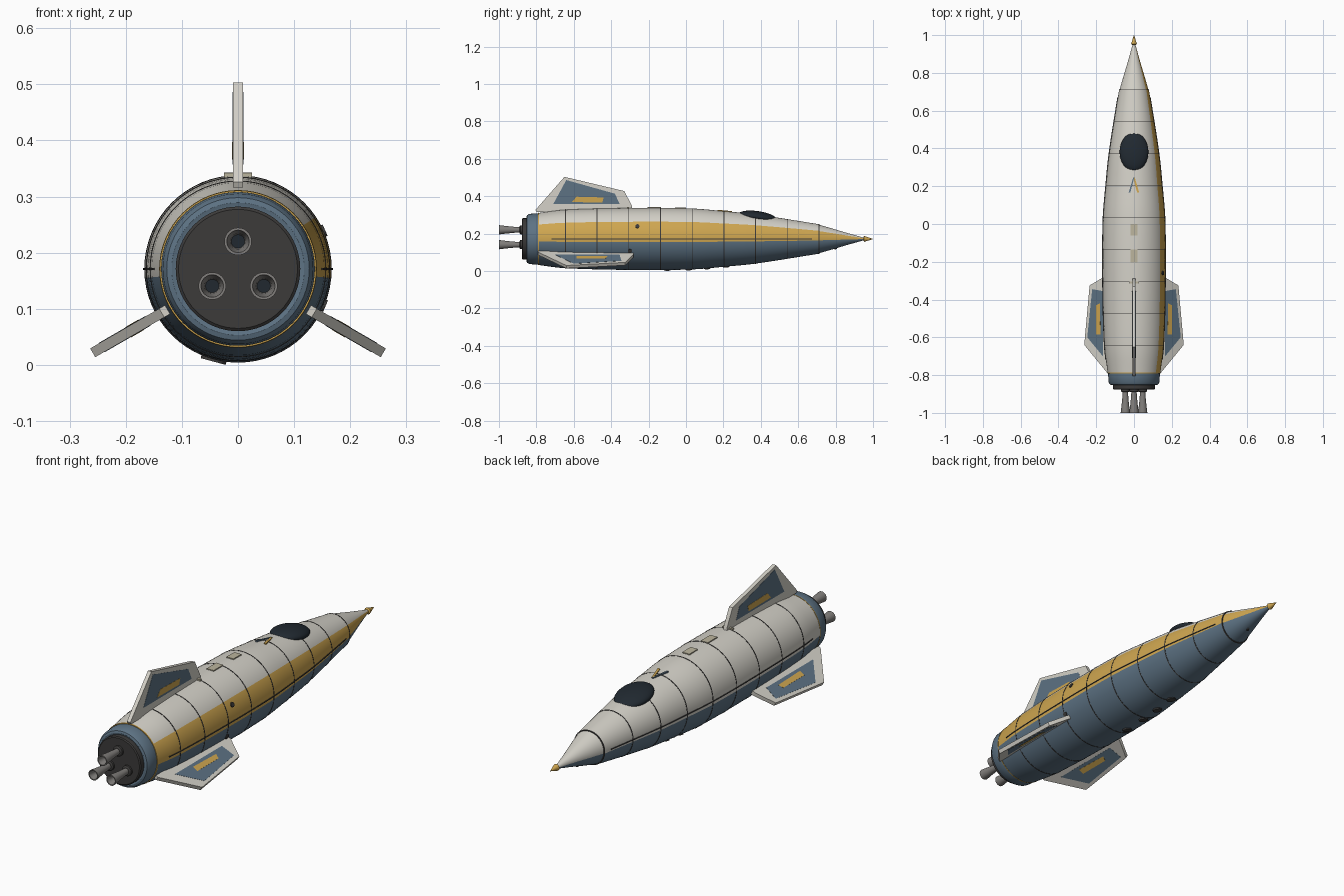
import bpy, bmesh, math
from mathutils import Vector

if "Cube" in bpy.data.objects:
    bpy.data.objects.remove(bpy.data.objects["Cube"])

CZ, SEG = 0.171, 64


def mat(name, c):
    m = bpy.data.materials.new(name)
    m.diffuse_color = (*c, 1)
    m.use_nodes = True
    m.node_tree.nodes["Principled BSDF"].inputs["Base Color"].default_value = m.diffuse_color
    return m


CREAM = mat("cream", (0.66, 0.64, 0.58))
GOLD = mat("gold", (0.62, 0.38, 0.08))
BLUE = mat("blue", (0.11, 0.17, 0.23))
DARK = mat("dark", (0.045, 0.043, 0.042))
GLASS = mat("glass", (0.015, 0.022, 0.03))
METAL = mat("metal", (0.22, 0.21, 0.2))
TAN = mat("tan", (0.5, 0.46, 0.34))

# Hull radius along y, smoothly interpolated
HULL = [(-0.79, 0.139), (-0.65, 0.156), (-0.3, 0.1655), (0.03, 0.163), (0.2, 0.149),
        (0.37, 0.132), (0.71, 0.079)]


def hull_r(y):
    if y > 0.71:
        return 0.079 - (y - 0.71) * 0.29
    n = len(HULL)
    k = next((i for i in range(n - 1) if y <= HULL[i + 1][0]), n - 2)

    def slope(i):
        a, b = HULL[max(i - 1, 0)], HULL[min(i + 1, n - 1)]
        return (b[1] - a[1]) / (b[0] - a[0])
    (y0, r0), (y1, r1) = HULL[k], HULL[k + 1]
    h = y1 - y0
    t = max(0, (y - y0) / h)
    return (r0 * (2*t**3 - 3*t*t + 1) + r1 * (3*t*t - 2*t**3)
            + slope(k) * h * (t**3 - 2*t*t + t) + slope(k + 1) * h * (t**3 - t*t))


def place(a, r, y, t=0.0):
    # radial / lengthwise / tangential coordinates to world
    c, s = math.cos(a), math.sin(a)
    return Vector((r * c - t * s, y, CZ + r * s + t * c))


def finish(name, bm, mats, angle=30):
    bmesh.ops.recalc_face_normals(bm, faces=bm.faces)
    me = bpy.data.meshes.new(name)
    bm.to_mesh(me)
    bm.free()
    for m in mats:
        me.materials.append(m)
    me.shade_smooth()
    me.set_sharp_from_angle(angle=math.radians(angle))
    ob = bpy.data.objects.new(name, me)
    bpy.context.collection.objects.link(ob)
    return ob


def lathe(name, prof, mats, seg=SEG, centre=(0, 0), pick=lambda i: 0, loop=False):
    # revolve (y, r) profile around an axis parallel to y
    bm = bmesh.new()
    rings = []
    for y, r in prof:
        rings.append([bm.verts.new(place(2 * math.pi * i / seg, r, y)
                                   + Vector((centre[0], 0, centre[1]))) for i in range(seg)])
    pairs = list(zip(rings, rings[1:])) + ([(rings[-1], rings[0])] if loop else [])
    for p, q in pairs:
        for i in range(seg):
            j = (i + 1) % seg
            bm.faces.new((p[i], p[j], q[j], q[i])).material_index = pick(i)
    if not loop:
        bm.faces.new(rings[0])
        bm.faces.new(rings[-1])
    return finish(name, bm, mats)


def solid(name, a, pairs, material):
    # each pair: lower and upper outlines of (r, y, t)
    bm = bmesh.new()
    for low, top in pairs:
        lo = [bm.verts.new(place(a, *p)) for p in low]
        hi = [bm.verts.new(place(a, *p)) for p in top]
        bm.faces.new(lo)
        bm.faces.new(hi)
        for i in range(len(lo)):
            j = (i + 1) % len(lo)
            bm.faces.new((lo[i], lo[j], hi[j], hi[i]))
    return finish(name, bm, [material])


def decal(name, angle, outlines, material, lift=0.004):
    # thin plate following the hull; outlines of (t, y)
    pairs = [([(hull_r(y) - 0.008, y, t) for t, y in o],
              [(hull_r(y) + lift, y, t) for t, y in o]) for o in outlines]
    return solid(name, math.radians(angle), pairs, material)


def rect(t, y, w, l):
    return [(t - w/2, y - l/2), (t + w/2, y - l/2), (t + w/2, y + l/2), (t - w/2, y + l/2)]


def oval(t, y, rt, ry, n=20):
    return [(t + rt * math.cos(2*math.pi*i/n), y + ry * math.sin(2*math.pi*i/n)) for i in range(n)]


# Painted hull: cream above, blue below, gold band on the right only
def paint(i):
    return 2 if 33 <= i <= 62 else (1 if i == 63 or i <= 5 else 0)


PAINT = [CREAM, GOLD, BLUE]
ys = [-0.79 + 1.5 * i / 40 for i in range(41)]
lathe("hull", [(y, hull_r(y)) for y in ys], PAINT, pick=paint)
lathe("nose_cone", [(0.708, 0.077), (0.78, 0.0565), (0.86, 0.0325), (0.955, 0.006)], PAINT, pick=paint)
lathe("nose_tip", [(0.948, 0.009), (0.953, 0.0155), (1.0, 0.0005)], [GOLD], seg=24)

# Panel rings around the hull
for k in range(9):
    y = -0.645 + 0.1695 * k
    a, b = y - 0.0022, y + 0.0022
    lathe(f"panel_ring_{k}", [(a, hull_r(a) - 0.003), (a, hull_r(a) + 0.001),
                              (b, hull_r(b) + 0.001), (b, hull_r(b) - 0.003)], [DARK], loop=True)

# Side seams
for side, ang in (("right", 0), ("left", 180)):
    decal(f"seam_{side}", ang, [rect(0, -0.69 + 0.058 * k, 0.004, 0.058) for k in range(24)], DARK, 0.003)

# Tail ring, trim and engine plate
lathe("tail_ring", [(-0.785, 0.13), (-0.787, 0.136), (-0.80, 0.137), (-0.838, 0.134),
                    (-0.85, 0.127), (-0.853, 0.118), (-0.85, 0.108)], [BLUE])
lathe("tail_trim", [(-0.792, 0.13), (-0.792, 0.1395), (-0.787, 0.1405), (-0.787, 0.13)], [GOLD], loop=True)
lathe("engine_plate", [(-0.845, 0.111), (-0.873, 0.111), (-0.877, 0.106)], [DARK])

# Three engines: collar, hollow bell and dark throat
for k in range(3):
    a = math.radians(90 + 120 * k)
    c = (0.053 * math.cos(a), 0.053 * math.sin(a) - 0.004)
    lathe(f"engine_collar_{k}", [(-0.87, 0.024), (-0.886, 0.024), (-0.89, 0.018)], [DARK], 32, c)
    lathe(f"engine_bell_{k}", [(-0.88, 0.0135), (-0.92, 0.016), (-0.96, 0.020), (-0.997, 0.0245),
                               (-1.0, 0.0245), (-1.0, 0.020), (-0.97, 0.014), (-0.94, 0.011)],
          [METAL], 32, c, loop=True)
    lathe(f"engine_throat_{k}", [(-0.95, 0.0125), (-0.942, 0.0125)], [GLASS], 32, c)

# Fins with inset colour panels on both faces: quads of (r, y)
TOP = ([(0.145, -0.80), (0.155, -0.805), (0.332, -0.65), (0.256, -0.33), (0.175, -0.288), (0.145, -0.288)],
       [(0.186, -0.71), (0.315, -0.64), (0.242, -0.38), (0.187, -0.355)],
       [(0.197, -0.61), (0.226, -0.585), (0.222, -0.44), (0.195, -0.447)])
LOW = ([(0.145, -0.79), (0.157, -0.79), (0.299, -0.64), (0.266, -0.325), (0.178, -0.28), (0.145, -0.28)],
       [(0.185, -0.70), (0.28, -0.60), (0.25, -0.345), (0.185, -0.355)],
       [(0.199, -0.585), (0.226, -0.585), (0.226, -0.43), (0.203, -0.42)])
for name, ang, (body, panel, stripe) in (("top", 90, TOP), ("right", -30, LOW), ("left", 210, LOW)):
    for part, quad, h, m in (("fin", body, 0.009, CREAM), ("fin_panel", panel, 0.0098, BLUE),
                             ("fin_stripe", stripe, 0.0106, GOLD)):
        solid(f"{name}_{part}", math.radians(ang),
              [([(r, y, -h) for r, y in quad], [(r, y, h) for r, y in quad])], m)

# Cockpit canopy
bm = bmesh.new()
bmesh.ops.create_uvsphere(bm, u_segments=40, v_segments=20, radius=1)
canopy = finish("canopy", bm, [GLASS], 60)
canopy.scale = (0.076, 0.103, 0.031)
canopy.location = (0, 0.382, 0.289)
canopy.rotation_euler = (math.radians(-8), 0, 0)

# Markings on the back: chevron and hatch plates (t points to -x here)
decal("chevron_blue", 90, [[(0.004, 0.247), (-0.002, 0.247), (0.019, 0.168), (0.028, 0.168)]], BLUE)
decal("chevron_gold", 90, [[(-0.004, 0.247), (0.002, 0.238), (-0.016, 0.168), (-0.027, 0.168)]], GOLD)
decal("hatch_plates", 90, [rect(0, -0.03, 0.036, 0.06), rect(0, -0.17, 0.036, 0.07)], TAN)
decal("fin_root_plate", 90, [rect(0, -0.31, 0.05, 0.012)], TAN, 0.006)

# Side ports and belly vents
decal("upper_port", 24, [oval(0, -0.26, 0.011, 0.011)], DARK)
decal("lower_port", -23, [oval(0, -0.30, 0.011, 0.011)], DARK)
decal("belly_vents", 255, [oval(0, y, 0.023, 0.018) for y in (-0.1, 0.015, 0.115, 0.215)], DARK, 0.005)
decal("nose_port", 270, [oval(0, 0.8, 0.006, 0.006)], DARK, 0.003)
